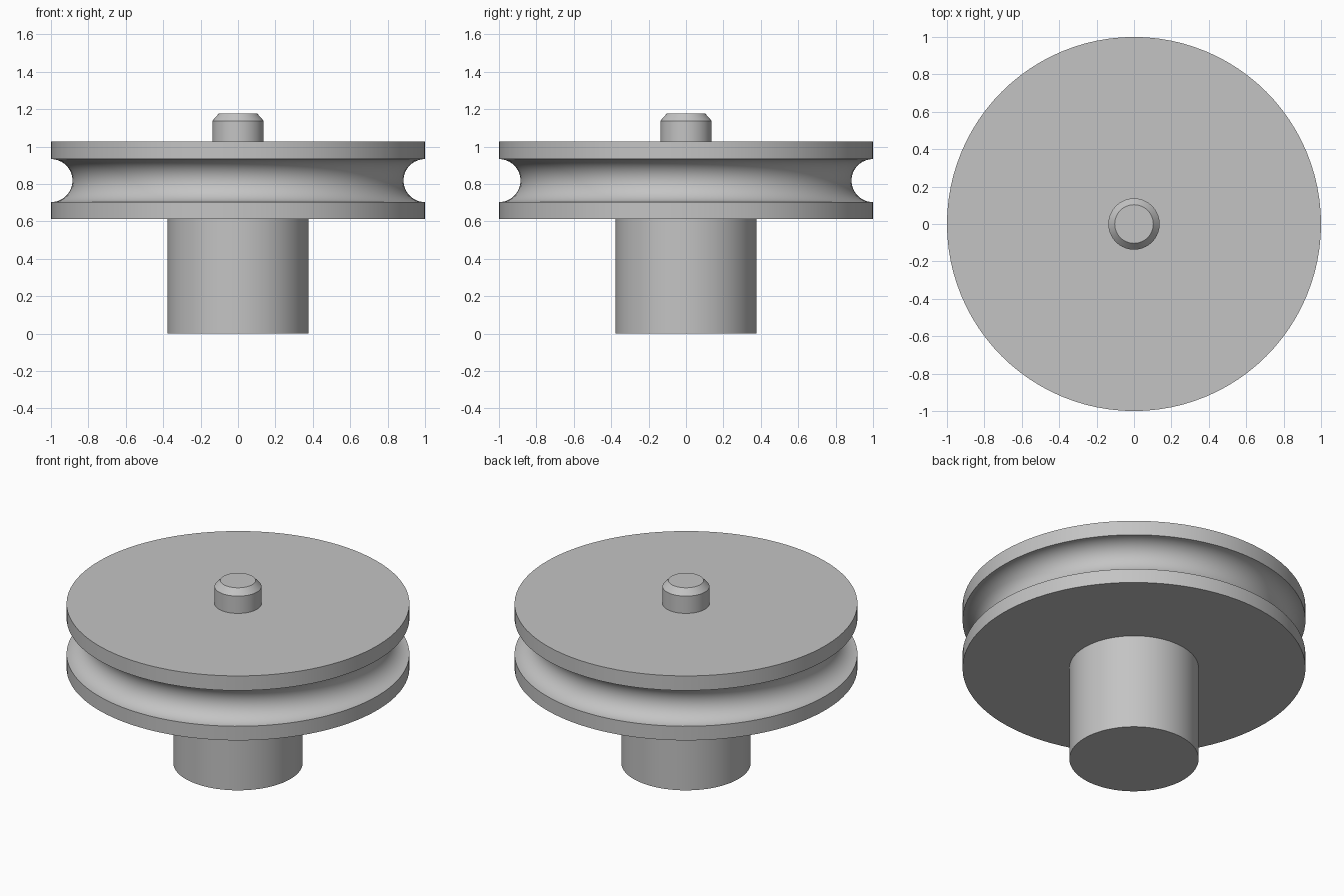
import bpy
import bmesh
from math import cos, sin, pi

SEGMENTS = 96

cube = bpy.data.objects.get("Cube")
if cube:
    bpy.data.objects.remove(cube, do_unlink=True)

# Plain grey metal
grey = bpy.data.materials.new("grey_metal")
grey.use_nodes = True
colour = (0.55, 0.55, 0.55, 1)
grey.diffuse_color = colour
grey.node_tree.nodes["Principled BSDF"].inputs["Base Color"].default_value = colour


def lathe(name, profile, cap_bottom=True, cap_top=True):
    """Turn a (radius, z) profile, listed bottom to top, around the z axis."""
    bm = bmesh.new()
    rings = []
    for r, z in profile:
        angles = [2 * pi * i / SEGMENTS for i in range(SEGMENTS)]
        rings.append([bm.verts.new((r * cos(a), r * sin(a), z)) for a in angles])
    for low, high in zip(rings, rings[1:]):
        for i in range(SEGMENTS):
            j = (i + 1) % SEGMENTS
            bm.faces.new((low[i], low[j], high[j], high[i]))
    if cap_bottom:
        bm.faces.new(rings[0][::-1])
    if cap_top:
        bm.faces.new(rings[-1])
    mesh = bpy.data.meshes.new(name)
    bm.to_mesh(mesh)
    bm.free()
    mesh.materials.append(grey)
    obj = bpy.data.objects.new(name, mesh)
    bpy.context.collection.objects.link(obj)
    bpy.ops.object.select_all(action="DESELECT")
    obj.select_set(True)
    bpy.context.view_layer.objects.active = obj
    bpy.ops.object.shade_smooth_by_angle(angle=pi / 6)
    return obj


wheel_bottom, wheel_top = 0.612, 1.027
groove_z, groove_r = 0.818, 0.115

# Thick lower shaft, open where it meets the wheel
lathe("lower_shaft", [(0.377, 0), (0.377, wheel_bottom)], cap_top=False)

# Wheel with a half-round rope groove in its rim
steps = 24
groove = [(1 - groove_r * sin(pi * i / steps), groove_z - groove_r * cos(pi * i / steps))
          for i in range(steps + 1)]
lathe("grooved_wheel", [(1, wheel_bottom)] + groove + [(1, wheel_top)])

# Short chamfered pin on top
lathe("top_pin", [(0.137, wheel_top), (0.137, 1.138), (0.103, 1.176)], cap_bottom=False)
